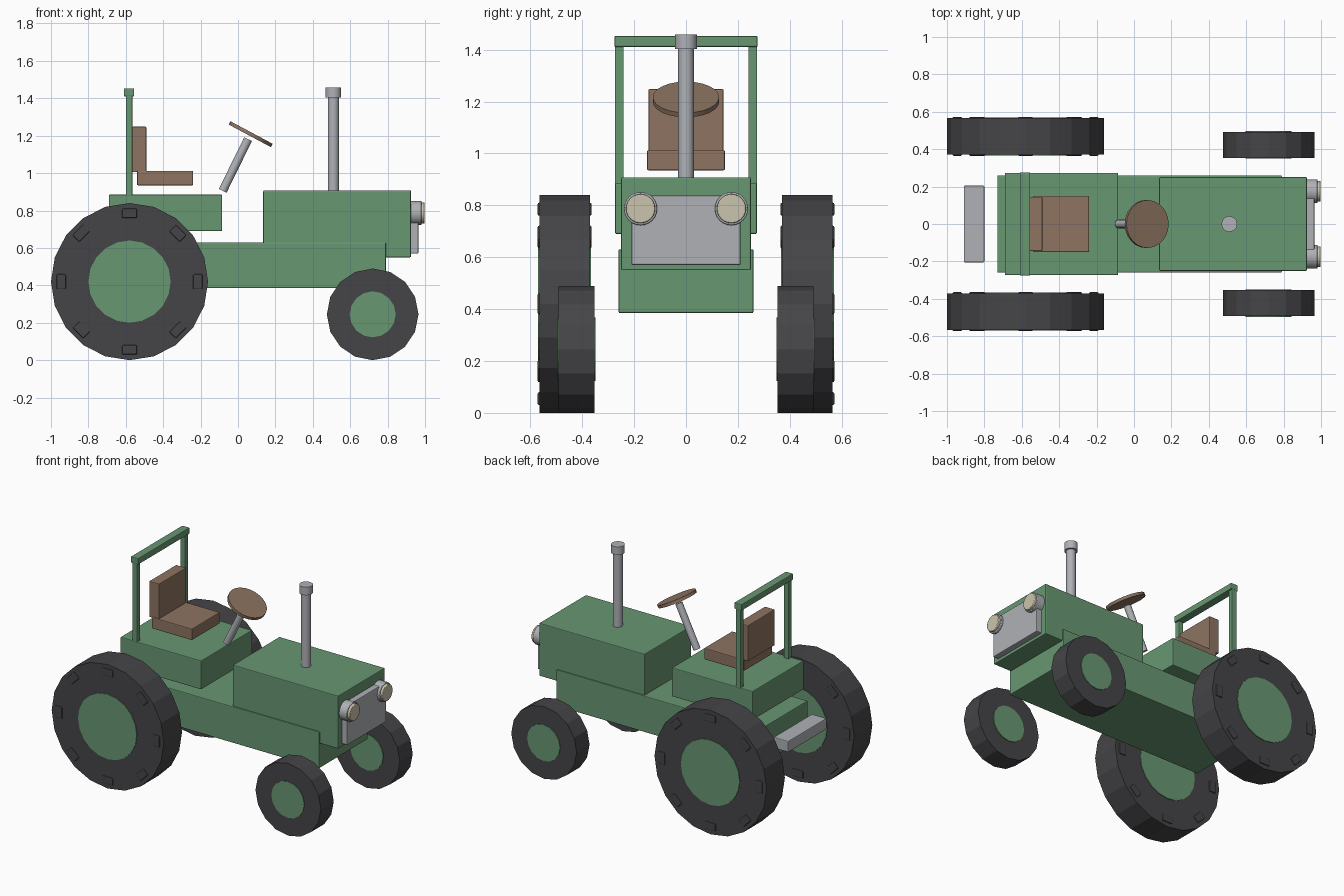
import bpy
import math
from mathutils import Vector

cube = bpy.data.objects.get("Cube")
if cube:
    bpy.data.objects.remove(cube, do_unlink=True)


def material(name, rgb):
    mat = bpy.data.materials.new(name)
    mat.use_nodes = True
    mat.diffuse_color = (*rgb, 1)
    mat.node_tree.nodes["Principled BSDF"].inputs["Base Color"].default_value = (*rgb, 1)
    return mat


GREEN = material("green paint", (0.14, 0.31, 0.17))
RUBBER = material("dark rubber", (0.06, 0.06, 0.066))
BROWN = material("brown leather", (0.27, 0.175, 0.12))
METAL = material("grey metal", (0.43, 0.44, 0.47))
CREAM = material("cream glass", (0.6, 0.55, 0.42))


def finish(obj, name, mat, bevel=0.0):
    obj.name = name
    obj.data.materials.append(mat)
    if bevel:
        mod = obj.modifiers.new("Soft edges", "BEVEL")
        mod.width = bevel
        mod.segments = 2
        mod.limit_method = "ANGLE"
        mod.angle_limit = math.radians(50)
    return obj


def box(name, mat, x, y, z, bevel=0.005):
    """Box given by its (low, high) range on each axis."""
    ranges = (x, y, z)
    bpy.ops.mesh.primitive_cube_add(size=1, location=[(a + b) / 2 for a, b in ranges])
    obj = bpy.context.object
    obj.scale = [b - a for a, b in ranges]
    bpy.ops.object.transform_apply(location=False, rotation=False, scale=True)
    return finish(obj, name, mat, bevel)


def rod(name, mat, start, end, radius, sides=24, smooth=True, bevel=0.0):
    """Cylinder between two points."""
    start, end = Vector(start), Vector(end)
    axis = end - start
    bpy.ops.mesh.primitive_cylinder_add(
        vertices=sides, radius=radius, depth=axis.length, location=(start + end) / 2,
        rotation=axis.to_track_quat("Z", "Y").to_euler())
    obj = bpy.context.object
    if smooth:
        bpy.ops.object.shade_smooth_by_angle(angle=math.radians(30))
    return finish(obj, name, mat, bevel)


def wheel(name, x, y, radius, width, hub_radius, hub_width, sides):
    def disc(part, mat, r, w):
        rod(f"{name}_{part}", mat, (x, y - w / 2, radius), (x, y + w / 2, radius), r, sides, False)
    disc("tire", RUBBER, radius, width)
    disc("hub", GREEN, hub_radius, hub_width)


# Main body
box("chassis", GREEN, (-0.73, 0.79), (-0.26, 0.26), (0.385, 0.63))
box("hood", GREEN, (0.135, 0.925), (-0.25, 0.25), (0.55, 0.908))
box("rear_body", GREEN, (-0.69, -0.085), (-0.273, 0.273), (0.69, 0.885))
box("hitch", METAL, (-0.91, -0.80), (-0.205, 0.205), (0.505, 0.58))

# Seat
box("seat_cushion", BROWN, (-0.54, -0.24), (-0.15, 0.15), (0.935, 1.012))
box("seat_back", BROWN, (-0.565, -0.49), (-0.145, 0.145), (1.005, 1.248))

# Roll bar
box("roll_bar_top", GREEN, (-0.61, -0.555), (-0.276, 0.276), (1.41, 1.453))

# Steering
column_base, wheel_center = Vector((-0.082, 0, 0.905)), Vector((0.068, 0, 1.208))
tilt = Vector((0.47, 0, 0.88)).normalized()
rod("steering_column", METAL, column_base, wheel_center - tilt * 0.03, 0.023, 16)
rod("steering_wheel", BROWN, wheel_center - tilt * 0.01, wheel_center + tilt * 0.01, 0.128)

# Exhaust
rod("exhaust_pipe", METAL, (0.51, 0, 0.9), (0.51, 0, 1.41), 0.03)
rod("exhaust_cap", METAL, (0.51, 0, 1.403), (0.51, 0, 1.458), 0.042)

# Nose
box("grille", METAL, (0.92, 0.965), (-0.21, 0.21), (0.57, 0.838))

# Mirrored parts
for side, s in (("left", 1), ("right", -1)):
    box(f"roll_bar_post_{side}", GREEN, (-0.6, -0.565),
        sorted((s * 0.24, s * 0.274)), (0.88, 1.415), 0.003)
    rod(f"headlight_housing_{side}", METAL, (0.92, s * 0.175, 0.787),
        (0.982, s * 0.175, 0.787), 0.064, bevel=0.004)
    rod(f"headlight_lens_{side}", CREAM, (0.97, s * 0.175, 0.787),
        (0.998, s * 0.175, 0.787), 0.056, bevel=0.004)
    wheel(f"front_wheel_{side}", 0.72, s * 0.4225, 0.245, 0.138, 0.123, 0.147, 16)
    wheel(f"rear_wheel_{side}", -0.58, s * 0.468, 0.42, 0.195, 0.22, 0.203, 20)

    # Lugs run through the tire and show on both faces
    for i in range(8):
        angle = i * math.tau / 8
        px = -0.58 + 0.365 * math.sin(angle)
        pz = 0.42 + 0.365 * math.cos(angle)
        lug = box(f"tire_lug_{side}_{i + 1}", RUBBER, (px - 0.04, px + 0.04),
                  (s * 0.468 - 0.104, s * 0.468 + 0.104), (pz - 0.025, pz + 0.025), 0.006)
        lug.rotation_euler.y = angle
